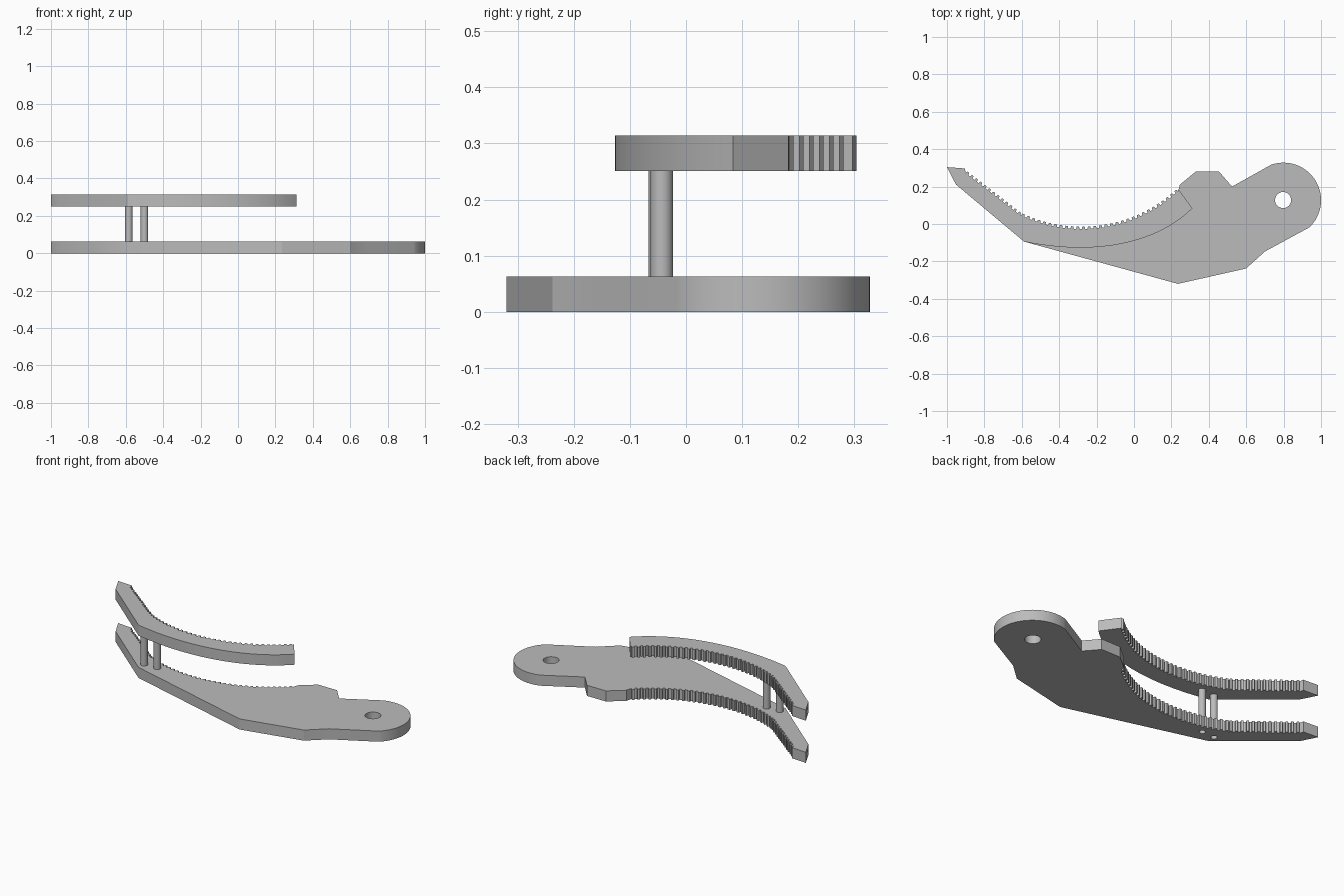
import bpy, math
from mathutils import Vector
from mathutils.geometry import interpolate_bezier

old = bpy.data.objects.get("Cube")
if old:
    bpy.data.objects.remove(old, do_unlink=True)

GREY = (0.5, 0.5, 0.5, 1)
grey = bpy.data.materials.new("plain grey")
grey.use_nodes = True
grey.diffuse_color = GREY
grey.node_tree.nodes["Principled BSDF"].inputs["Base Color"].default_value = GREY

THICK, PITCH, DEPTH = 0.063, 0.03, 0.013
UPPER_Z = 0.251


def arc(cx, cy, r, start, end, n):
    return [(cx + r * math.cos(math.radians(start + (end - start) * i / n)),
             cy + r * math.sin(math.radians(start + (end - start) * i / n)))
            for i in range(n + 1)]


def teeth(point_at, length):
    """Square-cut teeth along a path; point_at(t) gives a point and its outward normal."""
    count = round(length / PITCH)
    pts = []
    for i in range(count):
        for frac, h in ((0.0, 0), (0.1, 1), (0.5, 1), (0.6, 0)):
            p, n = point_at((i + frac) / count)
            pts.append(tuple(p + n * h * DEPTH))
    return pts


def jaw_line(t):
    a, b = Vector((-0.9, 0.272)), Vector((-0.6, 0.04))
    d = (b - a).normalized()
    return a.lerp(b, t), Vector((-d.y, d.x))


def jaw_arc(t):
    ang = math.radians(-25.3 + 69.2 * t)
    n = Vector((-math.sin(ang), math.cos(ang)))
    return Vector((-0.28, 0.73)) - n * 0.757, n


def plate(name, outline, holes, z):
    """Extruded flat outline with round holes."""
    cu = bpy.data.curves.new(name, "CURVE")
    cu.dimensions, cu.fill_mode, cu.extrude = "2D", "BOTH", THICK / 2
    for loop in [outline] + [arc(x, y, r, 0, 348.75, 31) for x, y, r in holes]:
        sp = cu.splines.new("POLY")
        sp.points.add(len(loop) - 1)
        for p, (x, y) in zip(sp.points, loop):
            p.co = (x, y, 0, 1)
        sp.use_cyclic_u = True
    ob = bpy.data.objects.new(name, cu)
    bpy.context.collection.objects.link(ob)
    ob.location.z = z + THICK / 2
    finish(ob, convert=True)


def finish(ob, convert=False):
    bpy.ops.object.select_all(action="DESELECT")
    ob.select_set(True)
    bpy.context.view_layer.objects.active = ob
    if convert:
        bpy.ops.object.convert(target="MESH")
        ob = bpy.context.object
    ob.data.materials.clear()
    ob.data.materials.append(grey)
    bpy.ops.object.shade_smooth_by_angle(angle=math.radians(25))


# Shared tip and toothed inner edge
tip = [(-0.588, -0.094), (-0.952, 0.211), (-1, 0.304), (-0.904, 0.297)]
jaw = tip + teeth(jaw_line, 0.39) + teeth(jaw_arc, 0.905)
pins = [(-0.584, -0.047), (-0.5, -0.043)]

# Lower plate: jaw, thumb stop, round pivot end, straight back
stop = [(0.24, 0.19), (0.245, 0.21), (0.33, 0.28), (0.455, 0.28), (0.524, 0.2)]
pivot = arc(0.799, 0.127, 0.201, 109, -46, 32)
back = [(0.70, -0.147), (0.599, -0.238), (0.235, -0.32)]
plate("lower_jaw_plate", jaw + stop + pivot + back,
      [(0.797, 0.128, 0.043)] + [(x, y, 0.017) for x, y in pins], 0)

# Upper plate: the same jaw with a curved back
curve = interpolate_bezier((0.312, 0.084), (0.1, -0.125), (-0.25, -0.165), tip[0], 28)
plate("upper_jaw_plate", jaw + [(0.24, 0.183)] + [(p[0], p[1]) for p in curve[:-1]],
      [], UPPER_Z)

# Pins joining the plates
for i, (x, y) in enumerate(pins):
    h = UPPER_Z - THICK
    bpy.ops.mesh.primitive_cylinder_add(vertices=32, radius=0.02, depth=h,
                                        location=(x, y, THICK + h / 2))
    bpy.context.object.name = ("outer_pin", "inner_pin")[i]
    finish(bpy.context.object)
